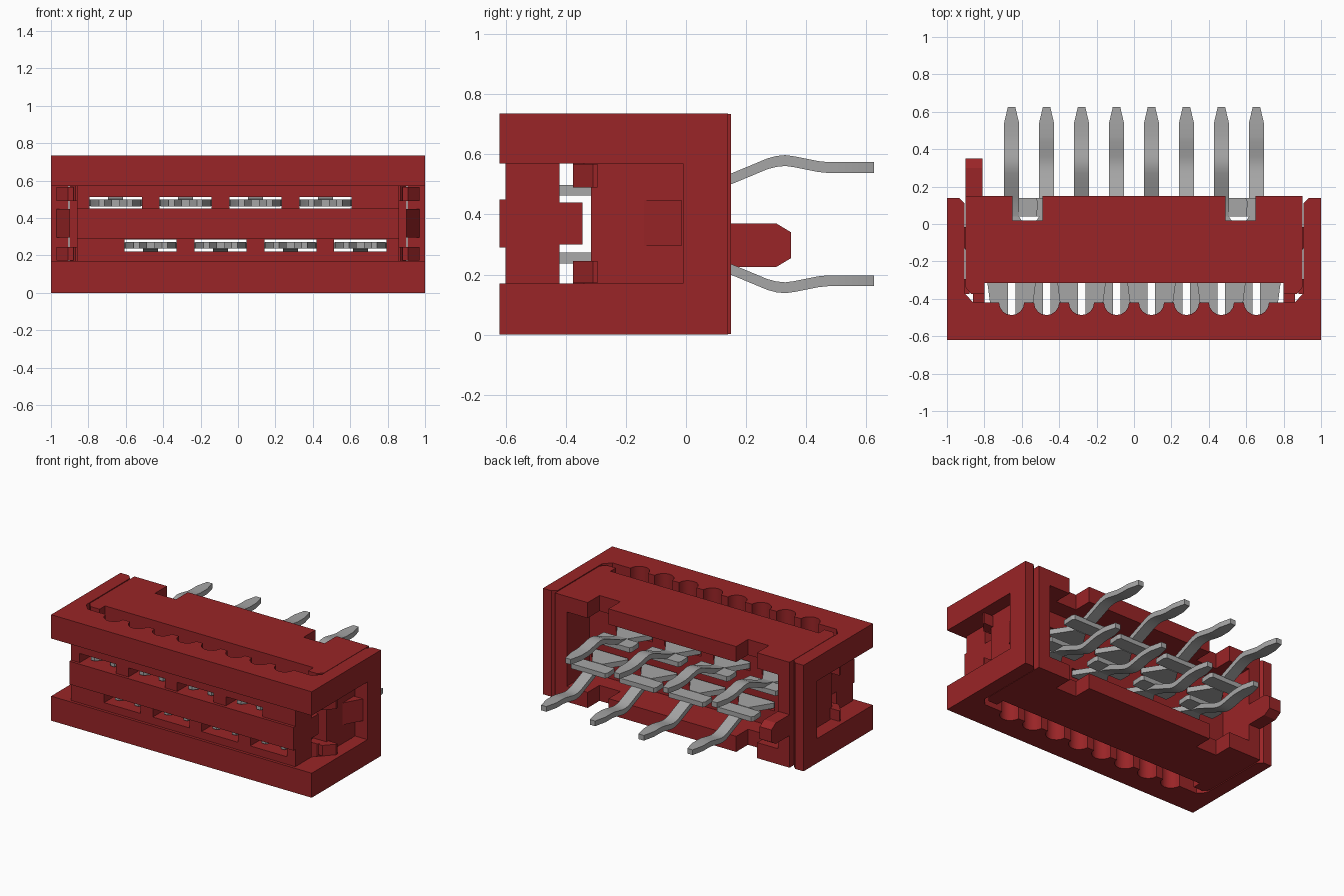
import bpy, bmesh, math

cube = bpy.data.objects.get("Cube")
if cube:
    bpy.data.objects.remove(cube, do_unlink=True)

H = 0.735          # overall height
MID = H / 2
PITCH = 0.187
POS = [(i - 3.5) * PITCH for i in range(8)]


def material(name, rgb, rough):
    m = bpy.data.materials.new(name)
    m.use_nodes = True
    m.diffuse_color = (*rgb, 1)
    b = m.node_tree.nodes["Principled BSDF"]
    b.inputs["Base Color"].default_value = (*rgb, 1)
    b.inputs["Roughness"].default_value = rough
    return m


RED = material("red plastic", (0.32, 0.018, 0.02), 0.6)
METAL = material("grey metal", (0.38, 0.38, 0.38), 0.5)


def finish(bm, name, mat):
    bmesh.ops.recalc_face_normals(bm, faces=bm.faces[:])
    me = bpy.data.meshes.new(name)
    bm.to_mesh(me)
    bm.free()
    me.materials.append(mat)
    ob = bpy.data.objects.new(name, me)
    bpy.context.collection.objects.link(ob)
    return ob


def prism(name, pts, lo, hi, axis="z", mat=RED):
    """Extrude a flat outline along z (xy outline) or along x (yz outline)."""
    bm = bmesh.new()
    place = (lambda p, t: (p[0], p[1], t)) if axis == "z" else (lambda p, t: (t, p[0], p[1]))
    f = bm.faces.new([bm.verts.new(place(p, lo)) for p in pts])
    ext = bmesh.ops.extrude_face_region(bm, geom=[f])
    move = [0, 0, 0]
    move["xyz".index(axis)] = hi - lo
    bmesh.ops.translate(bm, vec=move, verts=[v for v in ext["geom"] if isinstance(v, bmesh.types.BMVert)])
    return finish(bm, name, mat)


def box(x0, x1, y0, y1, z0, z1, name="cutter"):
    return prism(name, [(x0, y0), (x1, y0), (x1, y1), (x0, y1)], z0, z1)


def boolean(ob, other, op="DIFFERENCE"):
    other.hide_render = True
    bpy.context.view_layer.objects.active = ob
    m = ob.modifiers.new("cut", "BOOLEAN")
    m.operation, m.solver, m.object = op, "EXACT", other
    bpy.ops.object.modifier_apply(modifier=m.name)
    bpy.data.objects.remove(other, do_unlink=True)


def smooth(ob):
    bpy.ops.object.select_all(action="DESELECT")
    ob.select_set(True)
    bpy.context.view_layer.objects.active = ob
    bpy.ops.object.shade_smooth_by_angle(angle=math.radians(30))


def mirrored(half):
    """Close a half outline by mirroring it in x."""
    return half + [(-x, y) for x, y in reversed(half)]


def row_z(upper, z):
    return z if upper else H - z


# Cover: U-shaped cap with chamfered inner corners and arm tips
cover = prism("cover", mirrored([(1, -0.62), (1, 0.14), (0.935, 0.14), (0.905, 0.11),
                                 (0.905, -0.37), (0.86, -0.42)])[::1], 0, H)
for s in (-1, 1):
    xs = sorted((s * 0.86, s * 1.1))
    boolean(cover, box(*xs, -0.7, -0.01, 0.17, 0.57))
for z0, z1 in ((0.17, 0.29), (0.45, 0.57)):
    boolean(cover, box(-0.95, 0.95, -0.7, -0.6, z0, z1))

# Wire grooves along the inside of the cover
for x in POS:
    arc = [(x + 0.067 * math.cos(a * math.pi / 8), -0.42 + 0.067 * math.sin(a * math.pi / 8))
           for a in range(16)]
    boolean(cover, prism("cutter", arc, -0.1, H + 0.1))

# Contact slots in the cover
for i, x in enumerate(POS):
    za, zb = sorted((row_z(i % 2 == 0, 0.45), row_z(i % 2 == 0, 0.513)))
    boolean(cover, box(x - 0.14, x + 0.14, -0.7, -0.3, za, zb))
smooth(cover)

# Cover end tongues
for s, side in ((-1, "right"), (1, "left")):
    box(*sorted((s * 0.8, s * 0.86)), -0.43, -0.345, 0.30, 0.44, side + "_cover_tongue")

# Body: block with forward end lips, hollow at the back
body = prism("body", mirrored([(0.9, 0.15), (0.9, -0.34), (0.87, -0.375),
                               (0.8, -0.375), (0.8, -0.315)]), 0.002, H - 0.002)
boolean(body, box(-1, 1, -0.5, -0.316, 0.245, 0.49))
boolean(body, box(-0.81, 0.81, -0.1, 0.3, 0.11, H - 0.11))
for s in (-1, 1):
    boolean(body, box(*sorted((s * 0.49, s * 0.65)), 0.02, 0.3, -0.1, H + 0.1))
for i, x in enumerate(POS):
    za, zb = sorted((row_z(i % 2 == 0, 0.45), row_z(i % 2 == 0, 0.513)))
    boolean(body, box(x - 0.14, x + 0.14, -0.4, 0, za, zb))

# Latch lugs and locking wedges on the body ends
for s, side in ((-1, "right"), (1, "left")):
    ramp = [(s * 0.88, -0.375), (s * 0.91, -0.375), (s * 0.97, -0.31), (s * 0.97, -0.295), (s * 0.88, -0.295)]
    prism(side + "_lower_lug", ramp, 0.172, 0.245)
    prism(side + "_upper_lug", ramp, 0.49, 0.567)
    wedge = [(s * 0.88, -0.14), (s * 0.90, -0.14), (s * 0.97, -0.015), (s * 0.88, -0.015)]
    prism(side + "_wedge", wedge, 0.295, 0.447)

# Locating peg
prism("locating_peg", [(0.1, 0.225), (0.30, 0.225), (0.35, 0.255), (0.35, 0.34),
                       (0.30, 0.37), (0.1, 0.37)], -0.9, -0.81, "x")


def strip(bm, rows, thick=0.036):
    """Bent sheet-metal strip; each row is y, z, left x, right x."""
    rings = []
    for y, z, xa, xb in rows:
        h = thick / 2
        rings.append([bm.verts.new(c) for c in
                      ((xa, y, z - h), (xb, y, z - h), (xb, y, z + h), (xa, y, z + h))])
    for a, b in zip(rings, rings[1:]):
        for k in range(4):
            n = (k + 1) % 4
            bm.faces.new((a[k], a[n], b[n], b[k]))
    bm.faces.new(rings[0])
    bm.faces.new(rings[-1])


# Contacts: forked blade, cross bar and bent solder pin, alternating rows
PATH = [(0.04, 0.484), (0.10, 0.497), (0.15, 0.518), (0.22, 0.547), (0.27, 0.568),
        (0.30, 0.576), (0.33, 0.579), (0.36, 0.575), (0.40, 0.567), (0.44, 0.559),
        (0.47, 0.556), (0.54, 0.556)]
for i, x in enumerate(POS):
    up = i % 2 == 0
    bm = bmesh.new()
    for s in (-1, 1):
        strip(bm, [(y, row_z(up, 0.48), x + s * a, x + s * b)
                   for y, a, b in ((-0.55, 0.06, 0.09), (-0.5, 0.02, 0.105), (-0.27, 0.02, 0.135))])
    strip(bm, [(y, row_z(up, 0.48), x - w, x + w)
               for y, w in ((-0.27, 0.135), (-0.1, 0.13), (0.04, 0.04))])
    strip(bm, [(y, row_z(up, 0.482), x - w, x + w)
               for y, w in ((0.04, 0.135), (0.12, 0.14), (0.14, 0.13))], 0.034)
    strip(bm, [(y, row_z(up, z), x - 0.04, x + 0.04) for y, z in PATH]
          + [(0.625, row_z(up, 0.556), x - 0.02, x + 0.02)])
    smooth(finish(bm, f"contact_{i + 1}", METAL))
